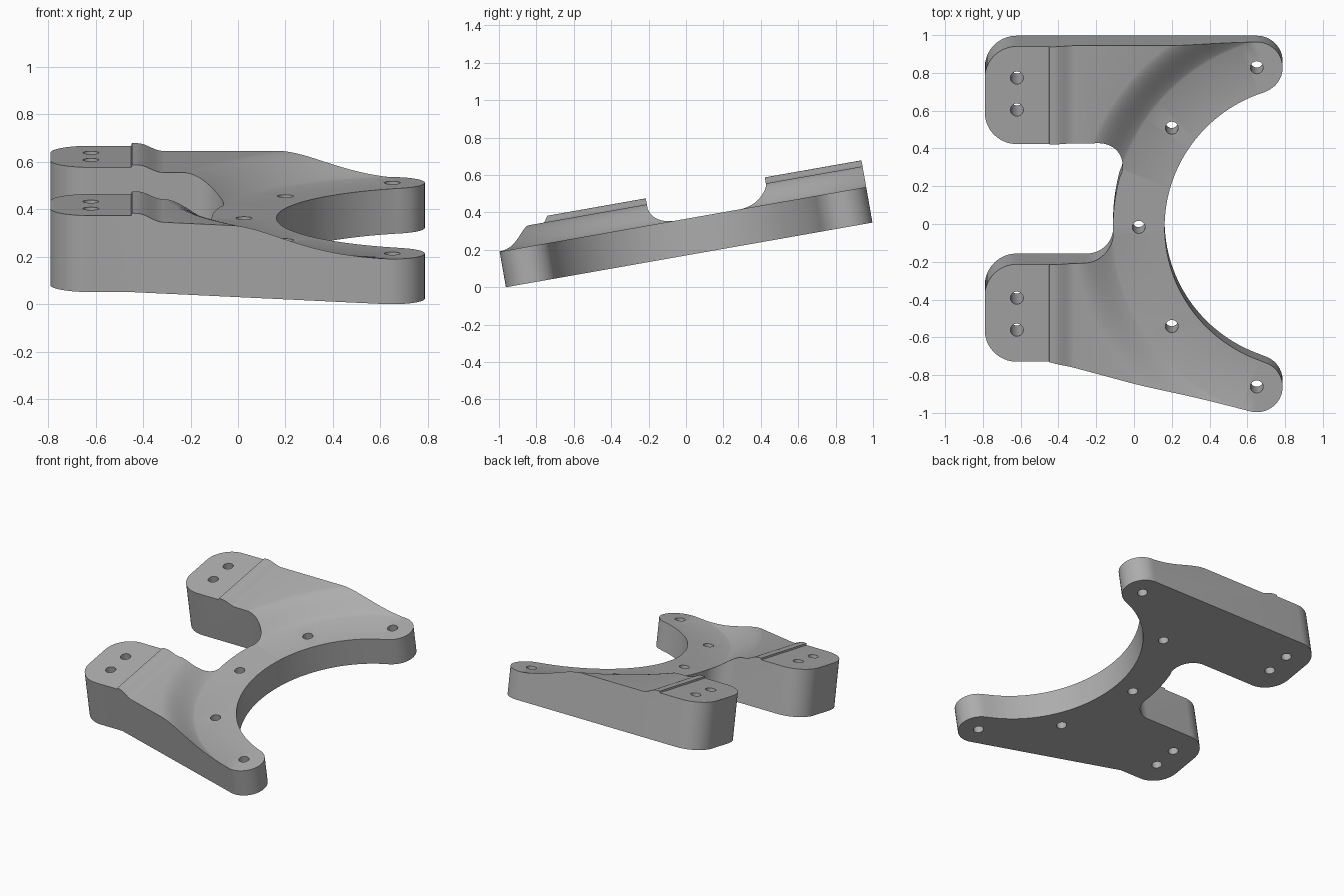
import bpy
import bmesh
from math import sin, cos, pi, radians
from mathutils import Matrix

if "Cube" in bpy.data.objects:
    bpy.data.objects.remove(bpy.data.objects["Cube"], do_unlink=True)

RING_X, RING_IN, RING_OUT = 0.924, 0.762, 1.035
PLATE, PLATEAU, PAD, LIP = 0.193, 0.305, 0.327, 0.338
TILT = radians(10)


def arc(cx, cy, r, start, end, n=16):
    angles = [radians(start + (end - start) * i / n) for i in range(n + 1)]
    return [(cx + r * cos(a), cy + r * sin(a)) for a in angles]


def make_object(name, bm):
    bmesh.ops.remove_doubles(bm, verts=bm.verts, dist=1e-5)
    bmesh.ops.recalc_face_normals(bm, faces=bm.faces)
    mesh = bpy.data.meshes.new(name)
    bm.to_mesh(mesh)
    bm.free()
    obj = bpy.data.objects.new(name, mesh)
    bpy.context.collection.objects.link(obj)
    return obj


def prism(name, points, direction):
    bm = bmesh.new()
    face = bm.faces.new([bm.verts.new(p) for p in points])
    extruded = bmesh.ops.extrude_face_region(bm, geom=[face])["geom"]
    verts = [g for g in extruded if isinstance(g, bmesh.types.BMVert)]
    bmesh.ops.translate(bm, verts=verts, vec=direction)
    return make_object(name, bm)


def cut(target, cutter):
    cutter.hide_render = True
    mod = target.modifiers.new("cut", "BOOLEAN")
    mod.operation = "DIFFERENCE"
    mod.solver = "EXACT"
    mod.object = cutter
    bpy.context.view_layer.objects.active = target
    bpy.ops.object.modifier_apply(modifier=mod.name)
    bpy.data.objects.remove(cutter, do_unlink=True)


# Bracket outline: curved yoke with two arms
outline = (
    arc(0.65, -0.858, 0.137, -105.25, 72.3, 24)
    + arc(RING_X, 0, RING_IN, 252.3, 107.7, 64)
    + arc(0.65, 0.858, 0.137, -72.3, 90, 24)
    + arc(-0.62, 0.825, 0.17, 90, 180)
    + arc(-0.62, 0.64, 0.17, 180, 270)
    + arc(-0.20, 0.33, 0.14, 90, -16.3)
    + arc(RING_X, 0, RING_OUT, 163.7, 181.75)
    + arc(-0.25, -0.036, 0.14, 1.75, -90)
    + arc(-0.62, -0.346, 0.17, 90, 180)
    + arc(-0.62, -0.53, 0.17, 180, 270)
    + [(-0.45, -0.70)]
)
clean = []
for p in outline:
    if not clean or abs(p[0] - clean[-1][0]) + abs(p[1] - clean[-1][1]) > 0.004:
        clean.append(p)
bracket = prism("yoke_bracket", [(x, y, 0) for x, y in clean], (0, 0, 0.45))

# Arm tops: mounting pad, small lip, then an eased step down
profile = [(-1.2, PAD), (-0.45, PAD), (-0.447, LIP), (-0.425, LIP)]
for i in range(1, 13):
    t = i / 12
    profile.append((-0.425 + 0.11 * t, PLATEAU + (LIP - PLATEAU) * (1 + cos(pi * t)) / 2))
profile += [(1.2, PLATEAU), (1.2, 0.8), (-1.2, 0.8)]
cut(bracket, prism("arm_top_cutter", [(x, -1.3, z) for x, z in profile], (0, 2.6, 0)))

# Yoke recess: turned profile that blends up into the arms
lathe = [(0, PLATE), (RING_OUT, PLATE)]
for i in range(1, 17):
    t = i / 16
    ease = 0.5 * sin(pi * t / 2) + 0.5 * t * t * (3 - 2 * t)
    lathe.append((RING_OUT + 0.22 * t, PLATE + (PLATEAU + 0.001 - PLATE) * ease))
lathe += [(lathe[-1][0], 0.7), (0, 0.7)]
bm = bmesh.new()
verts = [bm.verts.new((r, 0, z)) for r, z in lathe]
edges = [bm.edges.new(pair) for pair in zip(verts, verts[1:])]
bmesh.ops.spin(bm, geom=verts + edges, cent=(0, 0, 0), axis=(0, 0, 1),
               angle=2 * pi, steps=160, use_merge=True)
bmesh.ops.translate(bm, verts=bm.verts, vec=(RING_X, 0, 0))
cut(bracket, make_object("yoke_recess_cutter", bm))

# Bolt holes
holes = [(0.025, 0)]
for side in (-1, 1):
    holes += [(0.65, side * 0.858), (0.2, side * 0.533)]
for centre in (-0.443, 0.74):
    holes += [(-0.62, centre - 0.086), (-0.62, centre + 0.086)]
for x, y in holes:
    circle = [(px, py, -0.2) for px, py in arc(x, y, 0.034, 0, 360, 24)[:-1]]
    cut(bracket, prism("hole_cutter", circle, (0, 0, 0.8)))

# Tilt the bracket onto the ground
bracket.data.transform(Matrix.Translation((0, 0.017, 0.995 * sin(TILT)))
                       @ Matrix.Rotation(TILT, 4, "X"))

grey = bpy.data.materials.new("plain_grey")
grey.use_nodes = True
colour = (0.42, 0.42, 0.42, 1)
grey.diffuse_color = colour
grey.node_tree.nodes["Principled BSDF"].inputs["Base Color"].default_value = colour
bracket.data.materials.clear()
bracket.data.materials.append(grey)

bpy.ops.object.select_all(action="DESELECT")
bracket.select_set(True)
bpy.context.view_layer.objects.active = bracket
bpy.ops.object.shade_smooth_by_angle(angle=radians(25))
